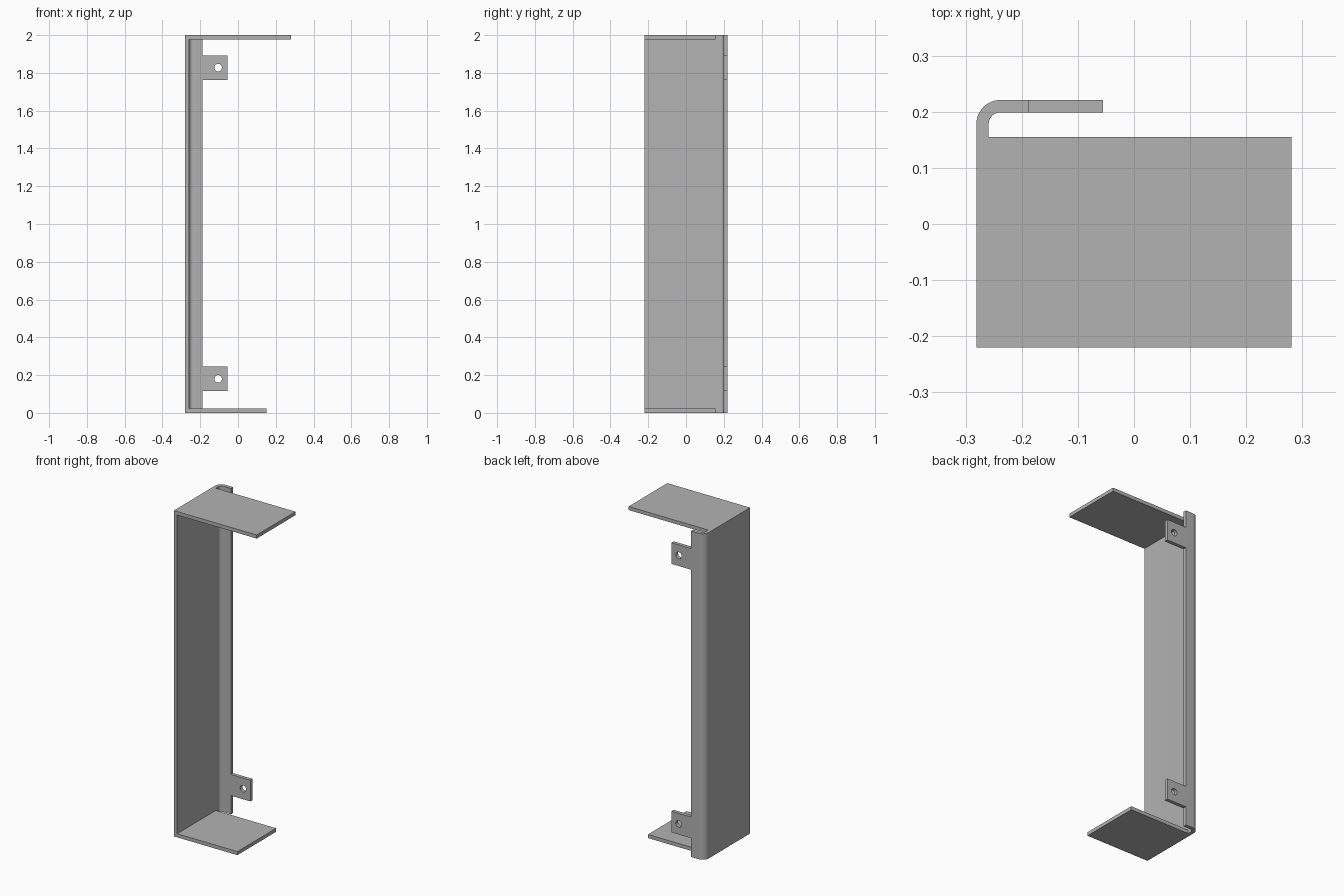
import bpy, bmesh, math
from mathutils import Matrix, Vector

cube = bpy.data.objects.get("Cube")
if cube:
    bpy.data.objects.remove(cube, do_unlink=True)

# Main sizes of the folded sheet
T = 0.022
LEFT, FRONT, BACK, HEIGHT = -0.281, -0.22, 0.221, 2.0
R_OUT = 0.043
LIP_END, TAB_END = -0.188, -0.055

steel = bpy.data.materials.new("plain grey metal")
steel.use_nodes = True
grey = (0.45, 0.45, 0.45, 1)
steel.diffuse_color = grey
steel.node_tree.nodes["Principled BSDF"].inputs["Base Color"].default_value = grey


def make(name, bm):
    bmesh.ops.recalc_face_normals(bm, faces=bm.faces)
    mesh = bpy.data.meshes.new(name)
    bm.to_mesh(mesh)
    bm.free()
    mesh.materials.append(steel)
    obj = bpy.data.objects.new(name, mesh)
    bpy.context.collection.objects.link(obj)
    return obj


def box(name, lo, hi):
    lo, hi = Vector(lo), Vector(hi)
    bm = bmesh.new()
    bmesh.ops.create_cube(bm, size=1, matrix=Matrix.Translation((lo + hi) / 2)
                          @ Matrix.Diagonal((*(hi - lo), 1)))
    return make(name, bm)


def bend(radius, steps=12):
    """Quarter turn from the side wall into the rear lip."""
    cx, cy = LEFT + R_OUT, BACK - R_OUT
    angles = [math.pi - i / steps * math.pi / 2 for i in range(steps + 1)]
    return [(cx + radius * math.cos(a), cy + radius * math.sin(a)) for a in angles]


# Side wall, rounded bend and rear lip as one extruded profile
outline = [(LEFT, FRONT)] + bend(R_OUT) + [(LIP_END, BACK), (LIP_END, BACK - T)]
outline += bend(R_OUT - T)[::-1] + [(LEFT + T, FRONT)]
bm = bmesh.new()
base = bm.faces.new([bm.verts.new((x, y, 0)) for x, y in outline])
top = bmesh.ops.extrude_face_region(bm, geom=[base])["geom"]
bmesh.ops.translate(bm, vec=(0, 0, HEIGHT),
                    verts=[v for v in top if isinstance(v, bmesh.types.BMVert)])
wall = make("side_wall_with_lip", bm)
bpy.context.view_layer.objects.active = wall
wall.select_set(True)
bpy.ops.object.shade_smooth_by_angle(angle=math.radians(30))
wall.select_set(False)

# Top and bottom flanges
box("top_flange", (LEFT + T, FRONT, HEIGHT - T), (-LEFT, 0.155, HEIGHT))
box("bottom_flange", (LEFT + T, FRONT, 0), (0.15, 0.155, T))

# Mounting tabs, each with a round screw hole
for name, z in (("lower_tab", 0.18), ("upper_tab", 1.828)):
    tab = box(name, (LIP_END, BACK - T, z - 0.065), (TAB_END, BACK, z + 0.065))
    bm = bmesh.new()
    bmesh.ops.create_cone(bm, cap_ends=True, segments=32, radius1=0.02, radius2=0.02, depth=0.1,
                          matrix=Matrix.Translation((-0.105, BACK - T / 2, z))
                          @ Matrix.Rotation(math.pi / 2, 4, "X"))
    cutter = make(name + "_hole_cutter", bm)
    cutter.hide_render = True
    cut = tab.modifiers.new("screw hole", "BOOLEAN")
    cut.operation, cut.solver, cut.object = "DIFFERENCE", "EXACT", cutter
    bpy.context.view_layer.objects.active = tab
    bpy.ops.object.modifier_apply(modifier=cut.name)
    bpy.data.objects.remove(cutter, do_unlink=True)
